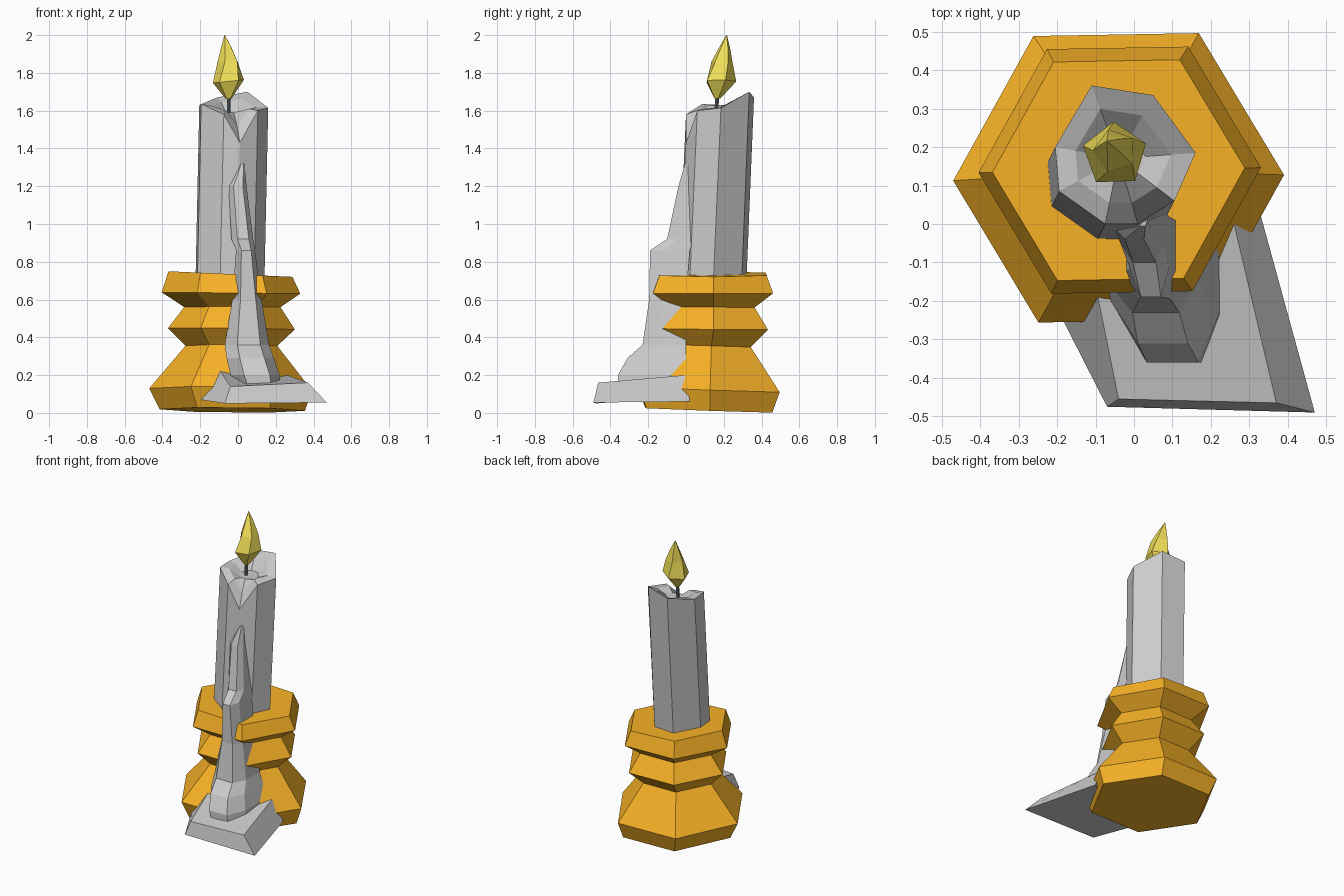
import bpy, bmesh
from math import cos, sin, radians


def material(name, rgb):
    m = bpy.data.materials.new(name)
    m.diffuse_color = (*rgb, 1)
    return m


def loft(name, rings, mat=None):
    """Skin rings of equal point count, cap both ends, flat shaded."""
    bm = bmesh.new()
    loops = [[bm.verts.new(p) for p in r] for r in rings]
    n = len(rings[0])
    for a, b in zip(loops, loops[1:]):
        for i in range(n):
            j = (i + 1) % n
            bm.faces.new((a[i], a[j], b[j], b[i]))
    bm.faces.new(loops[0][::-1])
    bm.faces.new(loops[-1])
    bmesh.ops.remove_doubles(bm, verts=bm.verts, dist=0.0005)
    bmesh.ops.recalc_face_normals(bm, faces=bm.faces)
    me = bpy.data.meshes.new(name)
    bm.to_mesh(me)
    bm.free()
    ob = bpy.data.objects.new(name, me)
    bpy.context.collection.objects.link(ob)
    if mat:
        me.materials.append(mat)
    return ob


def ring(cx, cy, z, r, n, turn=0, tilt_x=0, tilt_y=0):
    pts = []
    for i in range(n):
        a = radians(turn + 360 * i / n)
        x, y = r * cos(a), r * sin(a)
        pts.append((cx + x, cy + y, z + tilt_x * x + tilt_y * y))
    return pts


orange = material("orange", (0.95, 0.45, 0.02))
yellow = material("yellow", (0.9, 0.75, 0.1))
dark = material("dark", (0.1, 0.12, 0.14))

# Six-sided turned holder, slightly crooked: cx, cy, z, radius, tilts
profile = [
    (-0.03, 0.12, 0.015, 0.385, -0.01, -0.035),
    (-0.04, 0.12, 0.125, 0.430, -0.01, -0.035),
    (-0.035, 0.13, 0.355, 0.243, 0, -0.03),
    (-0.035, 0.14, 0.445, 0.336, -0.01, -0.01),
    (-0.03, 0.14, 0.560, 0.255, 0, -0.01),
    (-0.037, 0.14, 0.635, 0.367, -0.01, 0),
    (-0.04, 0.14, 0.735, 0.328, -0.045, 0),
]
loft("holder", [ring(x, y, z, r, 6, 1, tx, ty)
                for x, y, z, r, tx, ty in profile], orange)

# Leaning candle with an uneven rim, a front notch and a melted hollow
rim = [(-0.11, 0.36, 1.67), (0.05, 0.335, 1.70), (0.16, 0.185, 1.615),
       (0.105, 0.06, 1.60), (0.01, 0.0, 1.43), (-0.075, 0.0, 1.58),
       (-0.195, 0.085, 1.635), (-0.205, 0.2, 1.63)]


def inset(k, level, mix):
    cx, cy = -0.04, 0.17
    return [(cx + (x - cx) * k, cy + (y - cy) * k, z + (level - z) * mix)
            for x, y, z in rim]


loft("candle", [[(x - 0.02, y - 0.04, 0.70) for x, y, z in rim],
                rim, inset(0.68, 1.62, 0.5), inset(0.35, 1.59, 1)])

# Drip running down the front: z, left, right, front, back
drip = [(0.15, -0.02, 0.225, -0.36, 0.0), (0.20, -0.04, 0.22, -0.36, 0.0),
        (0.29, -0.06, 0.19, -0.31, 0.0), (0.36, -0.07, 0.165, -0.23, 0.0),
        (0.60, -0.03, 0.125, -0.195, 0.0), (0.86, -0.01, 0.09, -0.19, 0.02),
        (0.92, -0.035, 0.08, -0.10, 0.04), (1.20, -0.05, 0.045, -0.04, 0.04),
        (1.32, 0.01, 0.035, -0.005, 0.04)]
rings = []
for z, l, r, f, b in drip:
    w, m = r - l, f + (b - f) * 0.35
    rings.append([(l, b, z), (l, m, z), (l + 0.28 * w, f, z),
                  (r - 0.2 * w, f, z), (r, m, z), (r, b, z)])
loft("wax_drip", rings)

# Four-cornered puddle at the foot of the drip
loft("wax_puddle", [
    [(-0.07, -0.475, 0.05), (0.47, -0.49, 0.055), (0.33, 0.02, 0.06), (-0.2, -0.22, 0.07)],
    [(-0.04, -0.455, 0.14), (0.37, -0.465, 0.16), (0.26, 0.0, 0.20), (-0.1, -0.16, 0.23)],
])

# Wick
loft("wick", [ring(-0.05, 0.16, 1.58, 0.011, 5), ring(-0.05, 0.165, 1.68, 0.011, 5)], dark)

# Five-sided flame with a bent tip
loft("flame", [
    ring(-0.05, 0.165, 1.665, 0.018, 5, 20),
    ring(-0.05, 0.18, 1.755, 0.086, 5, 20, 0.1),
    ring(-0.05, 0.19, 1.86, 0.058, 5, 35),
    ring(-0.06, 0.205, 1.94, 0.028, 5, 35),
    ring(-0.07, 0.215, 2.0, 0.002, 5, 35),
], yellow)
